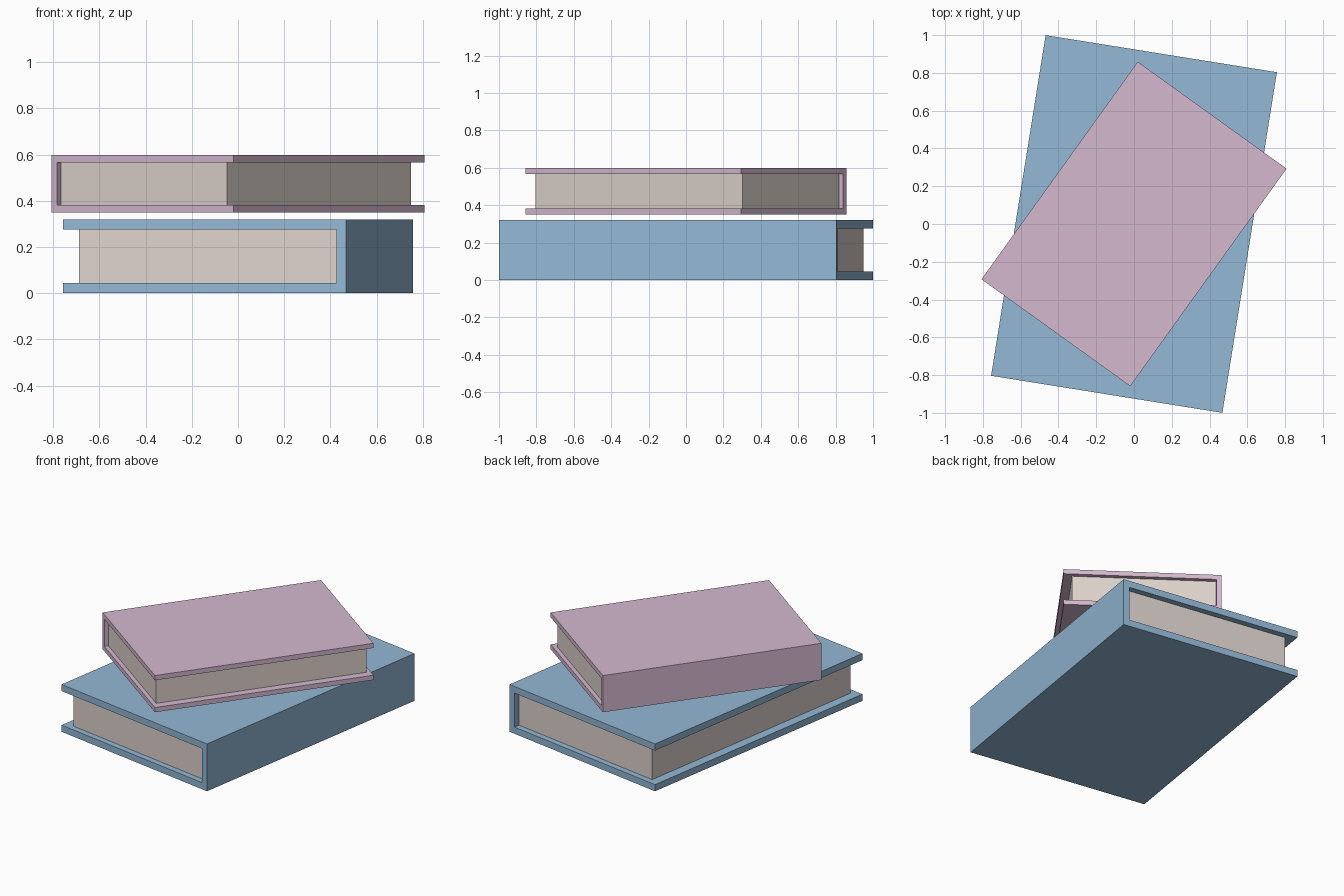
import bpy
import bmesh
from math import radians
from mathutils import Matrix

if "Cube" in bpy.data.objects:
    bpy.data.objects.remove(bpy.data.objects["Cube"])


def material(name, rgb):
    m = bpy.data.materials.new(name)
    m.diffuse_color = (*rgb, 1.0)
    m.use_nodes = True
    m.node_tree.nodes["Principled BSDF"].inputs["Base Color"].default_value = m.diffuse_color
    return m


BLUE = material("blue cover", (0.292, 0.479, 0.665))
PINK = material("pink cover", (0.658, 0.485, 0.624))
PAPER = material("paper", (0.73, 0.65, 0.61))


def extrude_profile(name, profile, half_length, mat, angle, z):
    """Extrude an XZ profile along Y, then turn it about Z and lift it."""
    bm = bmesh.new()
    face = bm.faces.new([bm.verts.new((x, -half_length, h)) for x, h in profile])
    ext = bmesh.ops.extrude_face_region(bm, geom=[face])
    verts = [v for v in ext["geom"] if isinstance(v, bmesh.types.BMVert)]
    bmesh.ops.translate(bm, verts=verts, vec=(0, 2 * half_length, 0))
    bmesh.ops.recalc_face_normals(bm, faces=bm.faces)
    mesh = bpy.data.meshes.new(name)
    bm.to_mesh(mesh)
    bm.free()
    mesh.materials.append(mat)
    obj = bpy.data.objects.new(name, mesh)
    obj.matrix_world = Matrix.Translation((0, 0, z)) @ Matrix.Rotation(angle, 4, "Z")
    bpy.context.collection.objects.link(obj)


def book(name, a, b, height, board, spine, inset_x, inset_y, side, angle, z, mat):
    """Book with half width a and half length b; side is the spine's X sign."""
    inner = a - spine
    # C-shaped cover: two boards joined by the spine
    cover = [(-a, 0), (a, 0), (a, height), (-a, height),
             (-a, height - board), (inner, height - board),
             (inner, board), (-a, board)]
    # Page block, set back from the three open edges
    fore = -a + inset_x
    pages = [(fore, board), (inner, board),
             (inner, height - board), (fore, height - board)]
    for part, profile, half, m in (("cover", cover, b, mat),
                                   ("pages", pages, b - inset_y, PAPER)):
        extrude_profile(f"{name}_{part}", [(side * x, h) for x, h in profile],
                        half, m, angle, z)


# Large lower book, spine on the right
book("lower_book", 0.62, 0.913, 0.32, 0.045, 0.042, 0.063, 0.04,
     1, radians(-9.1), 0.0, BLUE)
# Small upper book, spine on the left
book("upper_book", 0.485, 0.709, 0.248, 0.032, 0.031, 0.054, 0.027,
     -1, radians(-35.7), 0.35, PINK)
